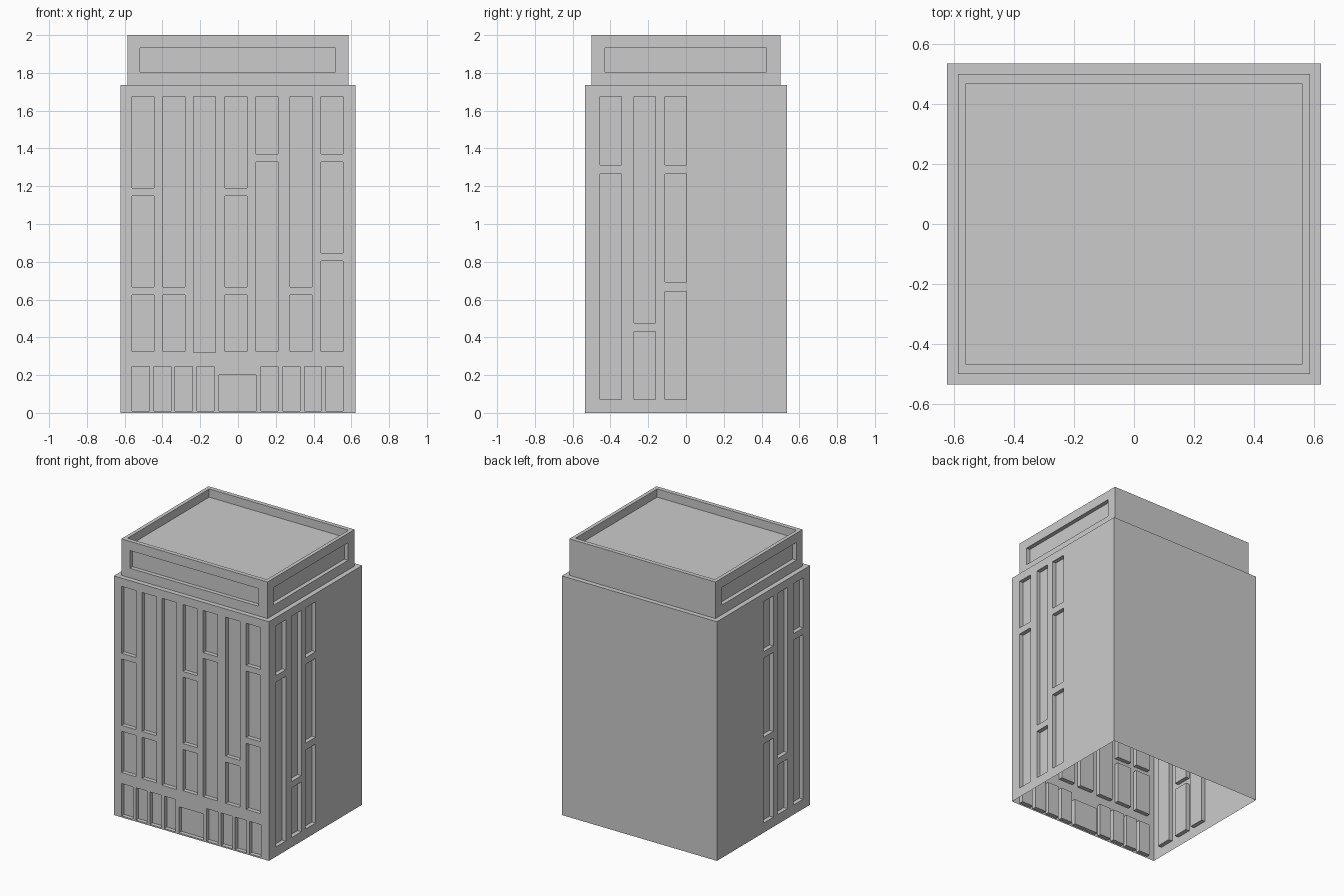
import bpy, bmesh
from mathutils import Matrix, Vector

if "Cube" in bpy.data.objects:
    bpy.data.objects.remove(bpy.data.objects["Cube"])

HX, HY = 0.622, 0.534        # main block half sizes
UX, UY = 0.586, 0.499        # top storey half sizes
LEDGE, ROOF_DROP, DEPTH = 1.735, 0.06, 0.03


def make_object(name, bm):
    bmesh.ops.recalc_face_normals(bm, faces=bm.faces)
    mesh = bpy.data.meshes.new(name)
    bm.to_mesh(mesh)
    bm.free()
    obj = bpy.data.objects.new(name, mesh)
    bpy.context.collection.objects.link(obj)
    return obj


def add_box(bm, lo, hi):
    lo, hi = Vector(lo), Vector(hi)
    m = Matrix.Translation((lo + hi) / 2) @ Matrix.Diagonal((*(hi - lo), 1))
    bmesh.ops.create_cube(bm, size=1, matrix=m)


# Tower shell: stepped block with a sunken roof, as stacked rectangular rings
bm = bmesh.new()
rings = []
for x, y, z in [(HX, HY, 0), (HX, HY, LEDGE), (UX, UY, LEDGE), (UX, UY, 2),
                (0.559, 0.468, 2), (0.559, 0.468, 2 - ROOF_DROP)]:
    rings.append([bm.verts.new((sx * x, sy * y, z))
                  for sx, sy in ((-1, -1), (1, -1), (1, 1), (-1, 1))])
for a, b in zip(rings, rings[1:]):
    for i in range(4):
        j = (i + 1) % 4
        bm.faces.new((a[i], a[j], b[j], b[i]))
bm.faces.new(rings[0][::-1])
bm.faces.new(rings[-1])
tower = make_object("tower", bm)

# Recess cutters
cut = bmesh.new()


def front_recess(x0, x1, z0, z1, face=HY):
    add_box(cut, (x0, -face - 0.02, z0), (x1, -face + DEPTH, z1))


def side_recess(y0, y1, z0, z1, face=HX):
    add_box(cut, (face - DEPTH, y0, z0), (face + 0.02, y1, z1))
    add_box(cut, (-face - 0.02, y0, z0), (-face + DEPTH, y1, z1))


# Front window columns: left edge and the (bottom, top) of each window
TOP, BASE = 1.675, 0.325
three = [(1.19, TOP), (0.667, 1.148), (BASE, 0.624)]
two = [(0.667, TOP), (BASE, 0.624)]
columns = [
    (-0.56, three), (-0.397, two), (-0.235, [(0.32, TOP)]), (-0.069, three),
    (0.095, [(1.37, TOP), (BASE, 1.328)]), (0.275, two),
    (0.44, [(1.37, TOP), (0.847, 1.328), (BASE, 0.804)]),
]
for x, spans in columns:
    for z0, z1 in spans:
        front_recess(x, x + 0.116, z0, z1)

# Ground floor windows and door
for x in (-0.56, -0.446, -0.333, -0.217, 0.122, 0.238, 0.351, 0.466):
    front_recess(x, x + 0.091, 0.01, 0.245)
front_recess(-0.1, 0.096, 0.01, 0.2)

# Side window columns, on both sides
for y, spans in [
    (-0.455, [(1.313, TOP), (0.07, 1.265)]),
    (-0.276, [(0.477, TOP), (0.07, 0.43)]),
    (-0.112, [(1.313, TOP), (0.693, 1.265), (0.07, 0.643)]),
]:
    for z0, z1 in spans:
        side_recess(y, y + 0.114, z0, z1)

# Long panels of the top storey
front_recess(-0.518, 0.515, 1.805, 1.933, UY)
side_recess(-0.428, 0.425, 1.805, 1.933, UX)

cutter = make_object("recess_cutter", cut)
cutter.hide_render = True

# Carve the recesses and bake the result
mod = tower.modifiers.new("recesses", 'BOOLEAN')
mod.operation = 'DIFFERENCE'
mod.solver = 'EXACT'
mod.object = cutter
bpy.context.view_layer.update()
deps = bpy.context.evaluated_depsgraph_get()
mesh = bpy.data.meshes.new_from_object(tower.evaluated_get(deps))
tower.modifiers.clear()
tower.data = mesh
bpy.data.objects.remove(cutter)

# Open underside
bm = bmesh.new()
bm.from_mesh(mesh)
bottom = [f for f in bm.faces if all(v.co.z < 1e-4 for v in f.verts)]
bmesh.ops.delete(bm, geom=bottom, context='FACES')
bm.to_mesh(mesh)
bm.free()
